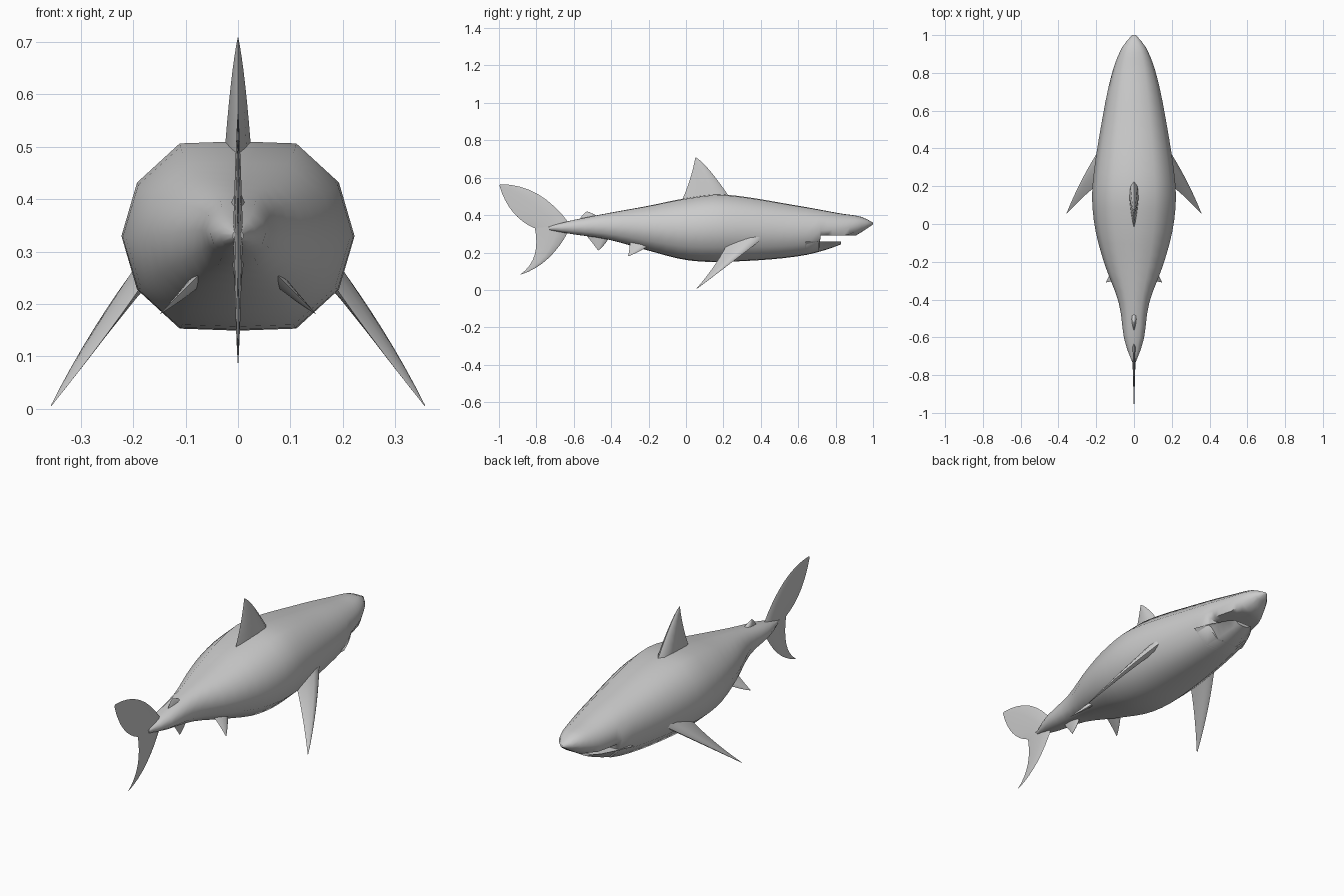
import bpy
import bmesh
import math
from mathutils import Vector

default_cube = bpy.data.objects.get("Cube")
if default_cube:
    bpy.data.objects.remove(default_cube, do_unlink=True)

# One plain grey skin for the whole animal
GREY = (0.6, 0.6, 0.6, 1)
skin = bpy.data.materials.new("grey_skin")
skin.use_nodes = True
skin.diffuse_color = GREY
skin.node_tree.nodes["Principled BSDF"].inputs["Base Color"].default_value = GREY


def loft(name, rings):
    """Skin a closed tube over a list of equal-length point rings."""
    bm = bmesh.new()
    loops = [[bm.verts.new(point) for point in ring] for ring in rings]
    for first, second in zip(loops, loops[1:]):
        for i in range(len(first)):
            bm.faces.new((first[i - 1], first[i], second[i], second[i - 1]))
    bm.faces.new(loops[0])
    bm.faces.new(loops[-1])
    bmesh.ops.recalc_face_normals(bm, faces=bm.faces)
    mesh = bpy.data.meshes.new(name)
    bm.to_mesh(mesh)
    bm.free()
    mesh.materials.append(skin)
    obj = bpy.data.objects.new(name, mesh)
    bpy.context.collection.objects.link(obj)
    bpy.ops.object.select_all(action="DESELECT")
    obj.select_set(True)
    bpy.context.view_layer.objects.active = obj
    bpy.ops.object.shade_smooth_by_angle(angle=math.radians(60))


def spread(start, end, count):
    """Evenly spaced values from start to end."""
    return [start + (end - start) * i / (count - 1) for i in range(count)]


# Body outline from tail to nose: position, half width, belly, back
OUTLINE = [Vector(key) for key in (
    (-0.73, 0.01, 0.32, 0.34),
    (-0.62, 0.05, 0.3, 0.37),
    (-0.42, 0.08, 0.27, 0.41),
    (-0.2, 0.16, 0.21, 0.45),
    (0, 0.21, 0.16, 0.49),
    (0.2, 0.22, 0.15, 0.51),
    (0.6, 0.16, 0.18, 0.45),
    (0.82, 0.11, 0.24, 0.41),
    (0.94, 0.06, 0.31, 0.39),
    (1, 0.01, 0.35, 0.36),
)]


def slope(index):
    """Change of the outline per unit of length at one key."""
    before = OUTLINE[max(index - 1, 0)]
    after = OUTLINE[min(index + 1, len(OUTLINE) - 1)]
    return (after - before) / (after[0] - before[0])


def outline_at(y):
    """Smooth interpolation of the body outline at any position."""
    k = 0
    while k < len(OUTLINE) - 2 and y > OUTLINE[k + 1][0]:
        k += 1
    start, end = OUTLINE[k], OUTLINE[k + 1]
    length = end[0] - start[0]
    t = (y - start[0]) / length
    ease = t * t * (3 - 2 * t)
    swing = slope(k) * t * (1 - t) ** 2 - slope(k + 1) * t * t * (1 - t)
    return start.lerp(end, ease) + swing * length


def body_ring(y, lowest=-math.inf, highest=math.inf, narrow=1):
    """Twelve-sided section with flattened back and belly, clipped in height."""
    _, width, belly, back = outline_at(y)
    ring = []
    for i in range(12):
        angle = math.tau * i / 12
        rise = max(-1, min(1, 1.13 * math.sin(angle)))
        z = (back + belly) / 2 + rise * (back - belly) / 2
        z = max(lowest, min(highest, z))
        ring.append((width * narrow * math.cos(angle), y, z))
    return ring


# Body: full trunk, then the upper head cut off at the upper lip
MOUTH, JAW_BASE, JAW_TIP = 0.71, 0.64, 0.83
UPPER_LIP, LOWER_LIP = 0.29, 0.26
trunk = [body_ring(y) for y in spread(OUTLINE[0][0], MOUTH, 24)]
head = [body_ring(y, lowest=UPPER_LIP) for y in spread(MOUTH + 0.01, 1, 10)]
loft("body", trunk + head)

# Lower jaw: the belly line carried forward, narrowing to a rounded chin
jaw = []
for y in spread(JAW_BASE, JAW_TIP, 8):
    taper = (JAW_TIP + 0.01 - y) / (JAW_TIP + 0.01 - JAW_BASE)
    jaw.append(body_ring(y, highest=LOWER_LIP, narrow=taper ** 0.25))
loft("lower_jaw", jaw)


def bend(root, control, tip, t):
    """Point on a curved fin edge."""
    root, control, tip = Vector(root), Vector(control), Vector(tip)
    return root.lerp(control, t).lerp(control.lerp(tip, t), t)


def fin(name, front, back, tip, thickness):
    """Fin between two curved edges, each a root point and a control point."""
    chord = Vector(front[0]) - Vector(back[0])
    normal = chord.cross(Vector(tip) - Vector(back[0])).normalized()
    rings = []
    for t in spread(0, 0.98, 9):
        lead, trail = bend(*front, tip, t), bend(*back, tip, t)
        bulge = normal * thickness * (1 - t)
        # Rounded leading edge thinning to a sharp trailing edge
        ring = []
        for i in range(10):
            angle = math.tau * i / 10
            along = (1 - math.cos(angle)) / 2
            height = math.sin(angle) * (1.3 - along)
            ring.append(lead.lerp(trail, along) + bulge * height)
        rings.append(ring)
    loft(name, rings)


def centre_fin(name, front, back, tip, thickness):
    """Fin on the middle plane, from (y, z) points."""
    def lift(points):
        return [(0, y, z) for y, z in points]
    fin(name, lift(front), lift(back), (0, *tip), thickness)


def paired_fin(name, front, back, tip, thickness):
    """The same fin on both sides."""
    for side, sign in (("left", 1), ("right", -1)):
        def place(points):
            return [(sign * x, y, z) for x, y, z in points]
        fin(f"{side}_{name}", place(front), place(back), place([tip])[0], thickness)


# Fins along the back and belly
centre_fin("dorsal_fin", front=[(0.25, 0.47), (0.11, 0.68)],
           back=[(-0.03, 0.46), (0.03, 0.59)], tip=(0.05, 0.71), thickness=0.03)
centre_fin("second_dorsal_fin", front=[(-0.44, 0.38), (-0.5, 0.41)],
           back=[(-0.57, 0.37), (-0.56, 0.4)], tip=(-0.53, 0.42), thickness=0.02)
centre_fin("anal_fin", front=[(-0.4, 0.3), (-0.43, 0.24)],
           back=[(-0.54, 0.3), (-0.49, 0.24)], tip=(-0.47, 0.21), thickness=0.015)

# Crescent tail
centre_fin("tail_upper_lobe", front=[(-0.62, 0.35), (-0.78, 0.57)],
           back=[(-0.81, 0.33), (-0.95, 0.39)], tip=(-1, 0.565), thickness=0.01)
centre_fin("tail_lower_lobe", front=[(-0.62, 0.33), (-0.72, 0.13)],
           back=[(-0.81, 0.34), (-0.77, 0.16)], tip=(-0.89, 0.08), thickness=0.01)

# Side fins
paired_fin("pectoral_fin", front=[(0.16, 0.43, 0.29), (0.28, 0.25, 0.15)],
           back=[(0.16, 0.23, 0.27), (0.24, 0.18, 0.15)],
           tip=(0.36, 0.05, 0), thickness=0.025)
paired_fin("pelvic_fin", front=[(0.07, -0.18, 0.25), (0.12, -0.25, 0.2)],
           back=[(0.07, -0.3, 0.26), (0.11, -0.3, 0.22)],
           tip=(0.15, -0.31, 0.18), thickness=0.015)
